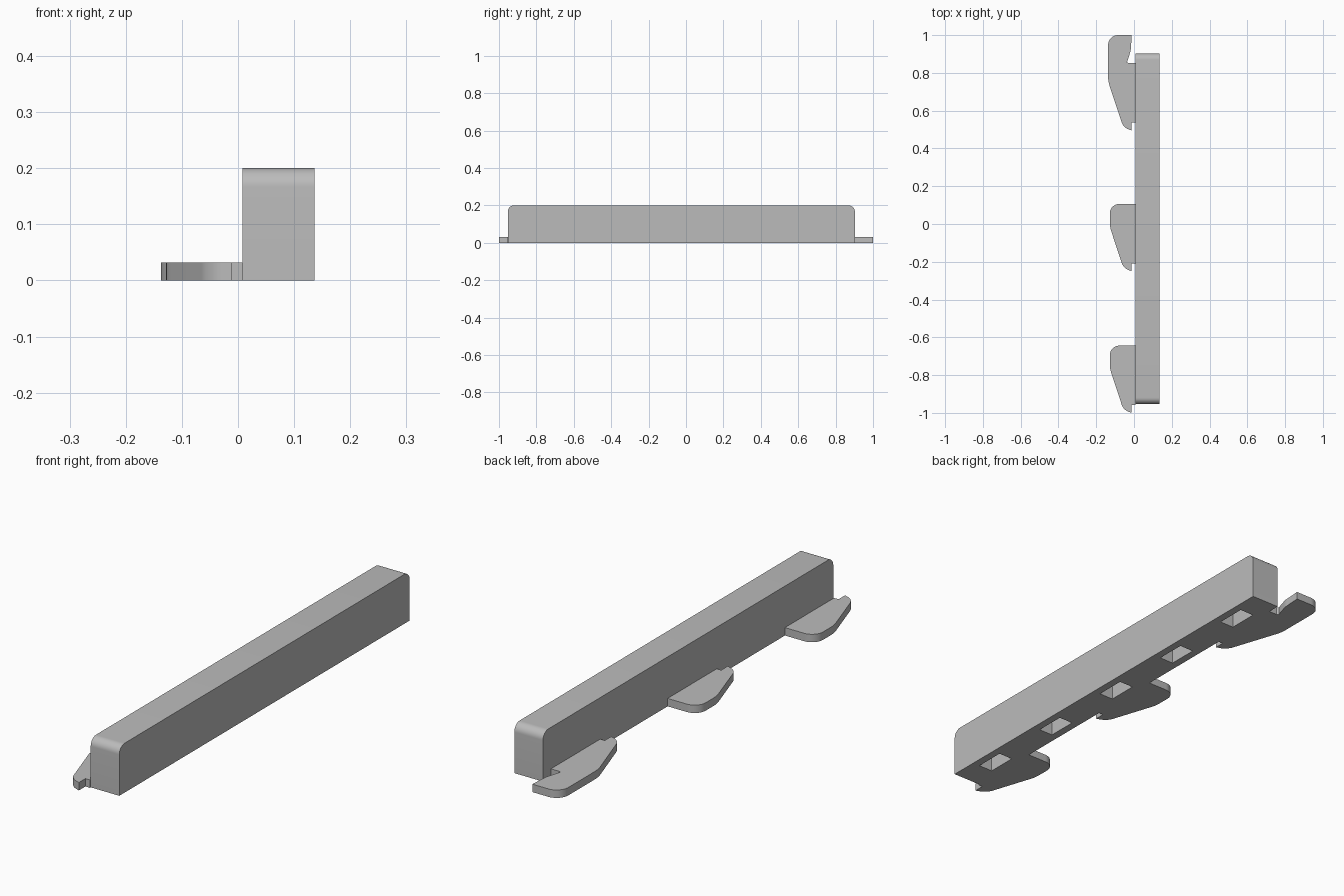
import bpy, bmesh, math
from mathutils import Vector

cube = bpy.data.objects.get("Cube")
if cube:
    bpy.data.objects.remove(cube, do_unlink=True)

grey = bpy.data.materials.new("plain grey")
grey.use_nodes = True
GREY = (0.5, 0.5, 0.5, 1)
grey.diffuse_color = GREY
grey.node_tree.nodes["Principled BSDF"].inputs["Base Color"].default_value = GREY


def fillet(corners, steps=10):
    """Turn (u, v, radius) corners into an outline with rounded corners."""
    out = []
    for i, (u, v, r) in enumerate(corners):
        p = Vector((u, v))
        if r == 0:
            out.append(p)
            continue
        a = (Vector(corners[i - 1][:2]) - p).normalized()
        b = (Vector(corners[(i + 1) % len(corners)][:2]) - p).normalized()
        half = a.angle(b) / 2
        centre = p + (a + b).normalized() * r / math.sin(half)
        start = p + a * r / math.tan(half) - centre
        end = p + b * r / math.tan(half) - centre
        sweep = start.angle_signed(end)
        for k in range(steps + 1):
            t = -sweep * k / steps
            c, s = math.cos(t), math.sin(t)
            out.append(centre + Vector((start.x * c - start.y * s, start.x * s + start.y * c)))
    return out


def extrude(name, points, depth):
    """Extrude a 3D outline along a vector."""
    bm = bmesh.new()
    face = bm.faces.new([bm.verts.new(p) for p in points])
    new = bmesh.ops.extrude_face_region(bm, geom=[face])["geom"]
    bmesh.ops.translate(bm, vec=depth, verts=[g for g in new if isinstance(g, bmesh.types.BMVert)])
    bmesh.ops.recalc_face_normals(bm, faces=bm.faces)
    mesh = bpy.data.meshes.new(name)
    bm.to_mesh(mesh)
    bm.free()
    mesh.materials.append(grey)
    obj = bpy.data.objects.new(name, mesh)
    bpy.context.collection.objects.link(obj)
    return obj


def smooth(obj):
    bpy.ops.object.select_all(action="DESELECT")
    obj.select_set(True)
    bpy.context.view_layer.objects.active = obj
    bpy.ops.object.shade_smooth_by_angle(angle=math.radians(30))


SIDE, EDGE = 0.008, 0.136      # bar limits across x
BACK, FRONT = 0.903, -0.953    # bar limits along y
TAB_HEIGHT = 0.032

# Long bar with rounded upper ends
profile = fillet([(FRONT, 0, 0), (BACK, 0, 0), (BACK, 0.2, 0.034), (FRONT, 0.2, 0.034)])
bar = extrude("bar", [(SIDE, p.x, p.y) for p in profile], (EDGE - SIDE, 0, 0))

# Row of rectangular sockets cut into the underside
bm = bmesh.new()
for i in range(5):
    cutter = bmesh.ops.create_cube(bm, size=1)["verts"]
    bmesh.ops.scale(bm, vec=(0.064, 0.125, 0.3), verts=cutter)
    bmesh.ops.translate(bm, vec=(0.072, -0.025 + (i - 2) * 0.375, 0), verts=cutter)
mesh = bpy.data.meshes.new("socket_cutter")
bm.to_mesh(mesh)
bm.free()
mesh.materials.append(grey)
sockets = bpy.data.objects.new("socket_cutter", mesh)
bpy.context.collection.objects.link(sockets)
cut = bar.modifiers.new("sockets", "BOOLEAN")
cut.operation = "DIFFERENCE"
cut.solver = "EXACT"
cut.object = sockets
bpy.context.view_layer.objects.active = bar
bpy.ops.object.modifier_apply(modifier=cut.name)
bpy.data.objects.remove(sockets, do_unlink=True)
smooth(bar)

# Pointed, notched tail shared by all three clips
tail = [(-0.056, -0.234, 0.06), (-0.012, -0.25, 0), (-0.012, -0.208, 0), (SIDE, -0.208, 0)]
plain_head = [(SIDE, 0.106, 0), (-0.128, 0.106, 0.05), (-0.128, -0.015, 0.15)]
hook_head = [(SIDE, 0.107, 0), (-0.03, 0.107, 0), (-0.037, 0.112, 0), (-0.032, 0.125, 0),
             (-0.017, 0.175, 0.1), (-0.012, 0.255, 0), (-0.137, 0.255, 0.053), (-0.137, 0.01, 0.15)]

# Flat clips along the side of the bar
for name, y, head in (("front_clip", -0.75, plain_head), ("middle_clip", 0, plain_head),
                      ("back_hook_clip", 0.745, hook_head)):
    outline = fillet(head + tail)
    clip = extrude(name, [(p.x, p.y + y, 0) for p in outline], (0, 0, TAB_HEIGHT))
    smooth(clip)
